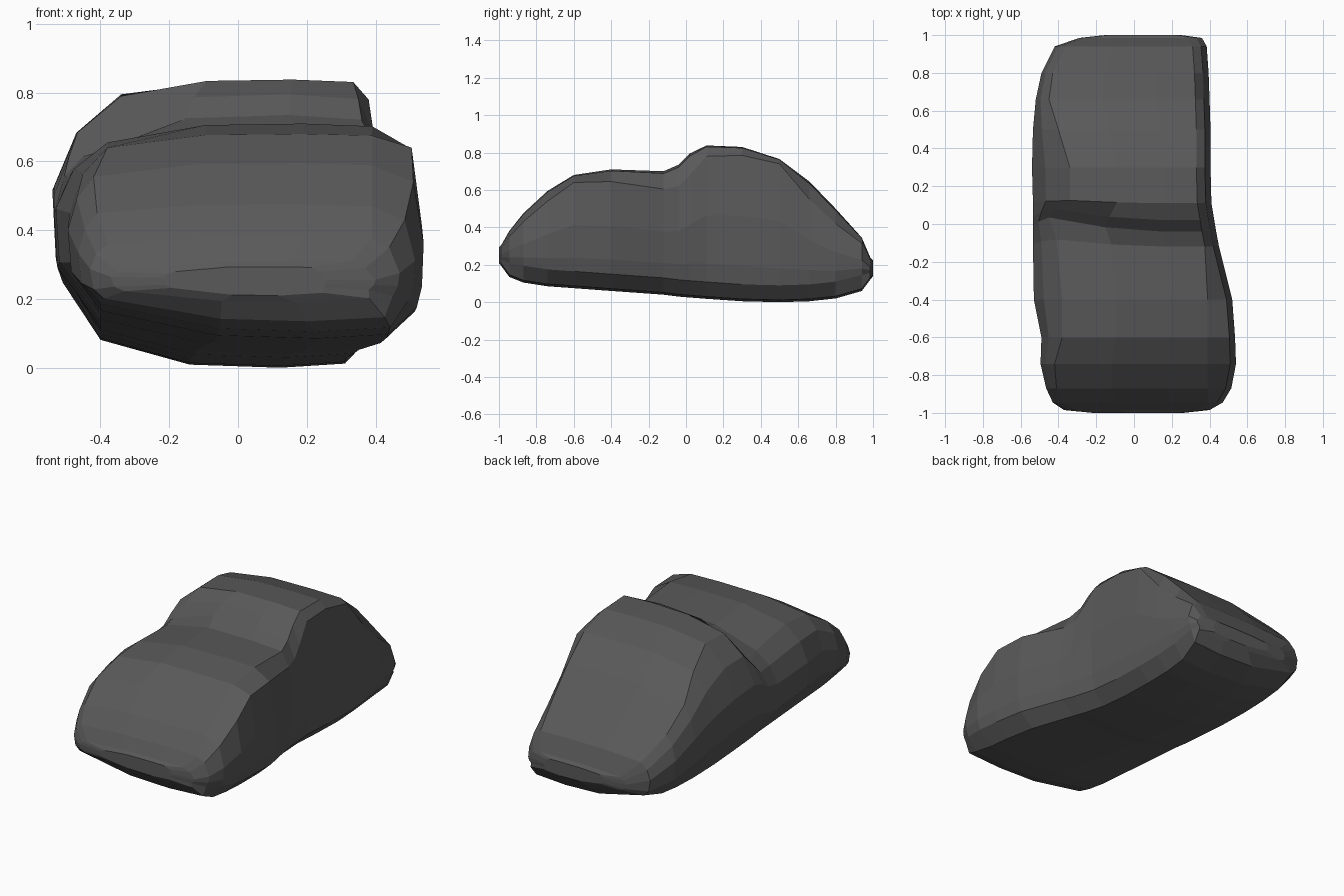
import bpy, bmesh, math

# Cross-sections along the boulder:
# y, left x, right x, top-left edge x, top z, top-left z, right shoulder z, bottom z
SECTIONS = [
    (-0.985, -.37, .40, -.31, .310, .290, .290, .19),
    (-0.945, -.43, .47, -.38, .380, .360, .350, .135),
    (-0.87, -.465, .515, -.41, .475, .450, .430, .105),
    (-0.74, -.495, .54, -.42, .595, .555, .540, .085),
    (-0.60, -.49, .535, -.38, .680, .640, .640, .075),
    (-0.40, -.53, .52, -.38, .710, .655, .645, .06),
    (-0.12, -.535, .45, -.41, .700, .625, .605, .04),
    (-0.04, -.535, .435, -.45, .735, .615, .620, .03),
    (0.02, -.535, .425, -.41, .795, .690, .680, .025),
    (0.11, -.535, .41, -.34, .838, .790, .780, .018),
    (0.30, -.54, .405, -.34, .830, .795, .785, .005),
    (0.50, -.535, .405, -.40, .765, .720, .740, .0),
    (0.66, -.52, .40, -.45, .645, .590, .550, .005),
    (0.80, -.49, .395, -.43, .500, .460, .420, .02),
    (0.94, -.42, .385, -.36, .345, .330, .315, .06),
    (0.985, -.29, .36, -.25, .240, .230, .225, .12),
]


def ring(y, xl, xr, tl, zt, zl, zr, zb):
    h = zt - zb
    c = min(0.09, 0.3 * h)                     # lower chamfer height
    tr = min(xr - 0.075, 0.39)
    s = 0.075 * math.exp(-((y + 0.03) / 0.11) ** 2)   # slant of the saddle
    w = xr - xl
    bl = max(xl + 0.04, -0.40)                 # bottom-left edge, nearly straight
    br = xr - 0.1 * w * min(1, h / 0.5)
    a, b = tl + (tr - tl) * 0.37, tl + (tr - tl) * 0.74
    return [
        (tl, y + s, zl), (a, y + s * 0.3, zt - 0.08 * (zt - zl)),
        (b, y, zt), (tr, y, zt - 0.12 * (zt - zr)),
        (xr - 0.03, y, zr), (xr, y, zb + 0.55 * (zr - zb) + 0.3 * c),
        (xr - 0.005, y, zb + c + 0.12 * h), (xr - 0.02, y, zb + c),
        (br, y, zb + 0.012), (xl + 0.7 * w, y, zb),
        (xl + 0.42 * w, y, zb + 0.1 * c), (bl, y, zb + 0.9 * c),
        (xl + 0.01, y, zb + 0.38 * h), (xl, y + s * 0.3, zb + 0.62 * h),
        (xl + 0.35 * (tl - xl), y + s * 0.7, zb + 0.62 * h + 0.6 * (zl - zb - 0.62 * h)),
    ]


# Boulder body: loft the rings
bm = bmesh.new()
rings = [[bm.verts.new(p) for p in ring(*row)] for row in SECTIONS]
n = len(rings[0])


def bridge(r0, r1):
    for i in range(n):
        j = (i + 1) % n
        bm.faces.new((r0[i], r0[j], r1[j], r1[i]))


for r0, r1 in zip(rings, rings[1:]):
    bridge(r0, r1)

# Blunt end faces: a smaller ring pushed outward, then capped
for r, y, x, z in ((rings[0], -1, 0.03, 0.255), (rings[-1], 1, 0.07, 0.185)):
    cap = [bm.verts.new((x + 0.62 * (v.co.x - x), y, z + 0.7 * (v.co.z - z))) for v in r]
    bridge(r, cap)
    bm.faces.new(cap)
bmesh.ops.recalc_face_normals(bm, faces=bm.faces)

mesh = bpy.data.meshes.new("boulder")
bm.to_mesh(mesh)
bm.free()
boulder = bpy.data.objects.new("boulder", mesh)
bpy.context.collection.objects.link(boulder)

# Dark grey stone
stone = bpy.data.materials.new("dark grey stone")
stone.diffuse_color = (0.1, 0.1, 0.1, 1)
mesh.materials.append(stone)
